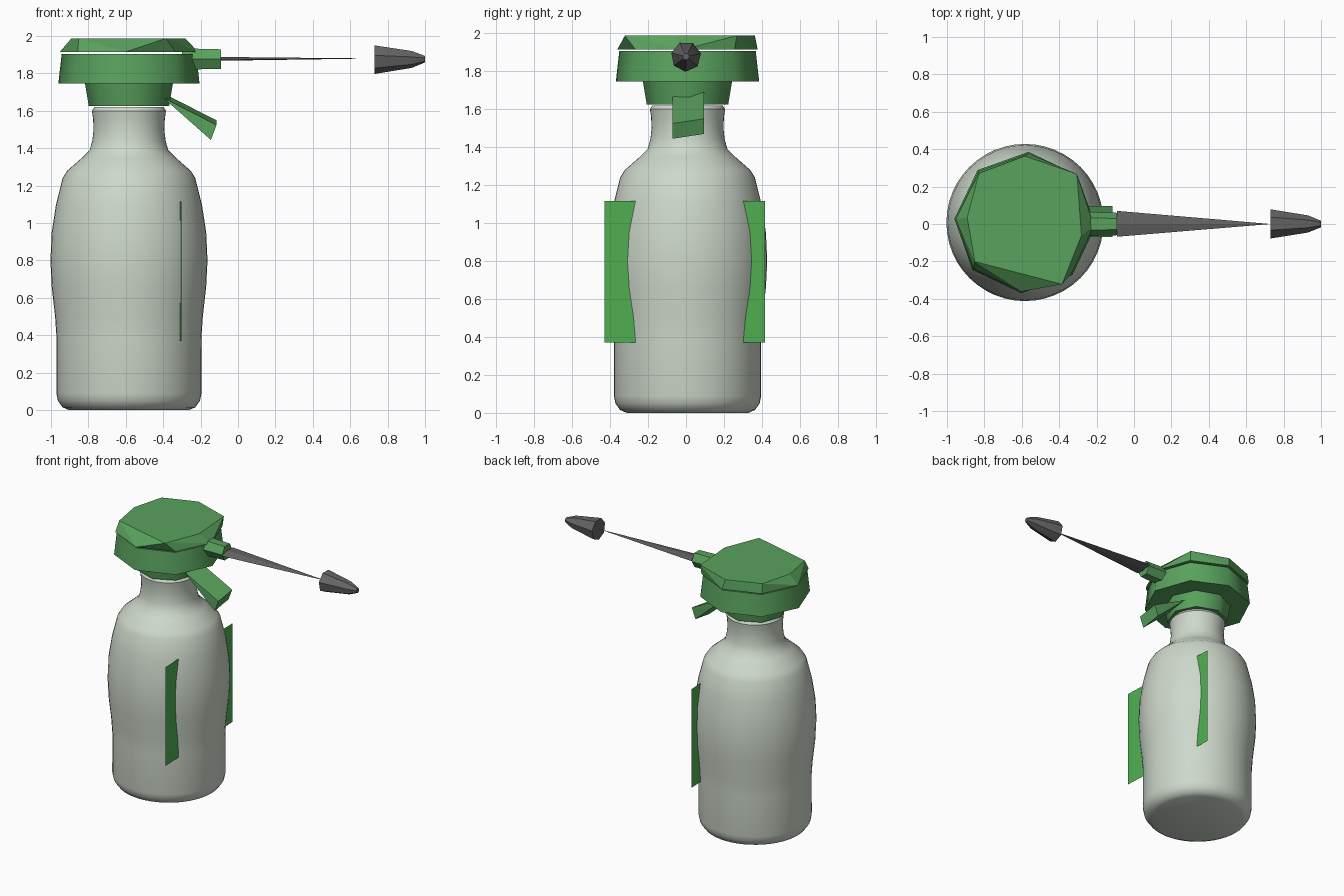
import bpy, bmesh
from math import sin, cos, pi, radians
from mathutils import Vector

if "Cube" in bpy.data.objects:
    bpy.data.objects.remove(bpy.data.objects["Cube"])

CX, CY = -0.583, 0.008   # vertical axis of the bottle


def material(name, rgb):
    m = bpy.data.materials.new(name)
    m.use_nodes = True
    m.diffuse_color = (*rgb, 1)
    bsdf = m.node_tree.nodes["Principled BSDF"]
    bsdf.inputs["Base Color"].default_value = (*rgb, 1)
    bsdf.inputs["Roughness"].default_value = 0.6
    return m


WHITE = material("frosted white", (0.62, 0.69, 0.60))
GREEN = material("head green", (0.10, 0.36, 0.11))
LABEL = material("label green", (0.08, 0.43, 0.085))
GREY = material("dark grey", (0.13, 0.13, 0.13))


def finish(name, bm, mat, smooth=None):
    bmesh.ops.recalc_face_normals(bm, faces=bm.faces)
    me = bpy.data.meshes.new(name)
    bm.to_mesh(me)
    bm.free()
    me.materials.append(mat)
    ob = bpy.data.objects.new(name, me)
    bpy.context.collection.objects.link(ob)
    if smooth:
        bpy.ops.object.select_all(action="DESELECT")
        ob.select_set(True)
        bpy.context.view_layer.objects.active = ob
        bpy.ops.object.shade_smooth_by_angle(angle=radians(smooth))
    return ob


def lathe(name, profile, sides, mat, centre=(CX, CY, 0), along_x=False, turn=0, smooth=40):
    """Capped rings of (radius, height) about z, or about x."""
    bm = bmesh.new()
    rings = []
    for r, h in profile:
        ring = []
        for i in range(sides):
            a = turn + 2 * pi * i / sides
            u, v = r * cos(a), r * sin(a)
            p = Vector((h, u, v)) if along_x else Vector((u, v, h))
            ring.append(bm.verts.new(p + Vector(centre)))
        rings.append(ring)
    for lo, hi in zip(rings, rings[1:]):
        for i in range(sides):
            j = (i + 1) % sides
            bm.faces.new((lo[i], lo[j], hi[j], hi[i]))
    bm.faces.new(rings[0])
    bm.faces.new(rings[-1])
    return finish(name, bm, mat, smooth)


def hull(name, points, mat, smooth=None):
    bm = bmesh.new()
    for p in points:
        bm.verts.new(p)
    bmesh.ops.convex_hull(bm, input=bm.verts)
    bmesh.ops.dissolve_limit(bm, angle_limit=radians(2), verts=bm.verts, edges=bm.edges)
    return finish(name, bm, mat, smooth)


# Bottle body with waist, shoulder and neck
lathe("bottle", [(0.32, 0), (0.355, 0.015), (0.38, 0.05), (0.388, 0.09), (0.387, 0.38),
                 (0.395, 0.5), (0.413, 0.66), (0.42, 0.8), (0.413, 0.95), (0.39, 1.1),
                 (0.355, 1.24), (0.33, 1.28), (0.25, 1.35), (0.21, 1.39), (0.196, 1.44),
                 (0.189, 1.5), (0.192, 1.56), (0.198, 1.6), (0.185, 1.62)], 48, WHITE)

# Spray head: collar, flared housing and cap
lathe("collar", [(0.215, 1.625), (0.235, 1.745)], 8, GREEN, turn=0.05, smooth=50)
lathe("head_housing", [(0.378, 1.745), (0.36, 1.905)], 8, GREEN, turn=-0.05, smooth=50)

cap_top = {90: 0.355, 43: 0.38, -13: 0.31, -59: 0.385, -142: 0.34, 175: 0.31, 133: 0.36}
cap = [(CX + r * cos(radians(a)), CY + r * sin(radians(a)), 1.987) for a, r in cap_top.items()]
cap += [(CX + 0.37 * cos(i * pi / 4 - 0.05), CY + 0.37 * sin(i * pi / 4 - 0.05), 1.915)
        for i in range(8)]
hull("head_cap", cap, GREEN)

# Nozzle stub
lathe("nozzle_stub", [(0.066, -0.3), (0.06, -0.09)], 6, GREEN, (0, 0, 1.877), True)

# Trigger wedge
blade = [(-0.39, 1.675), (-0.36, 1.645), (-0.145, 1.455), (-0.115, 1.535)]
hull("trigger", [(x, y, z + 0.15 * y) for x, z in blade for y in (-0.07, 0.095)], GREEN)

# Thin tapering spray lance and its tip
hull("lance", [(-0.09, -0.068, 1.872), (-0.09, 0.07, 1.884), (-0.09, 0, 1.888),
               (-0.09, 0, 1.868), (0.73, 0, 1.88)], GREY)
lathe("lance_tip", [(0.08, 0.73), (0.047, 0.93), (0.018, 1.0)], 7, GREY,
      (0, 0, 1.877), True, turn=0.2)

# Flat label panel crossing the bottle
bm = bmesh.new()
corners = [(-0.303, -0.43), (-0.337, 0.415)]
quad = [(*corners[0], 0.37), (*corners[1], 0.37), (*corners[1], 1.115), (*corners[0], 1.115)]
bm.faces.new([bm.verts.new(p) for p in quad])
finish("side_panel", bm, LABEL)
